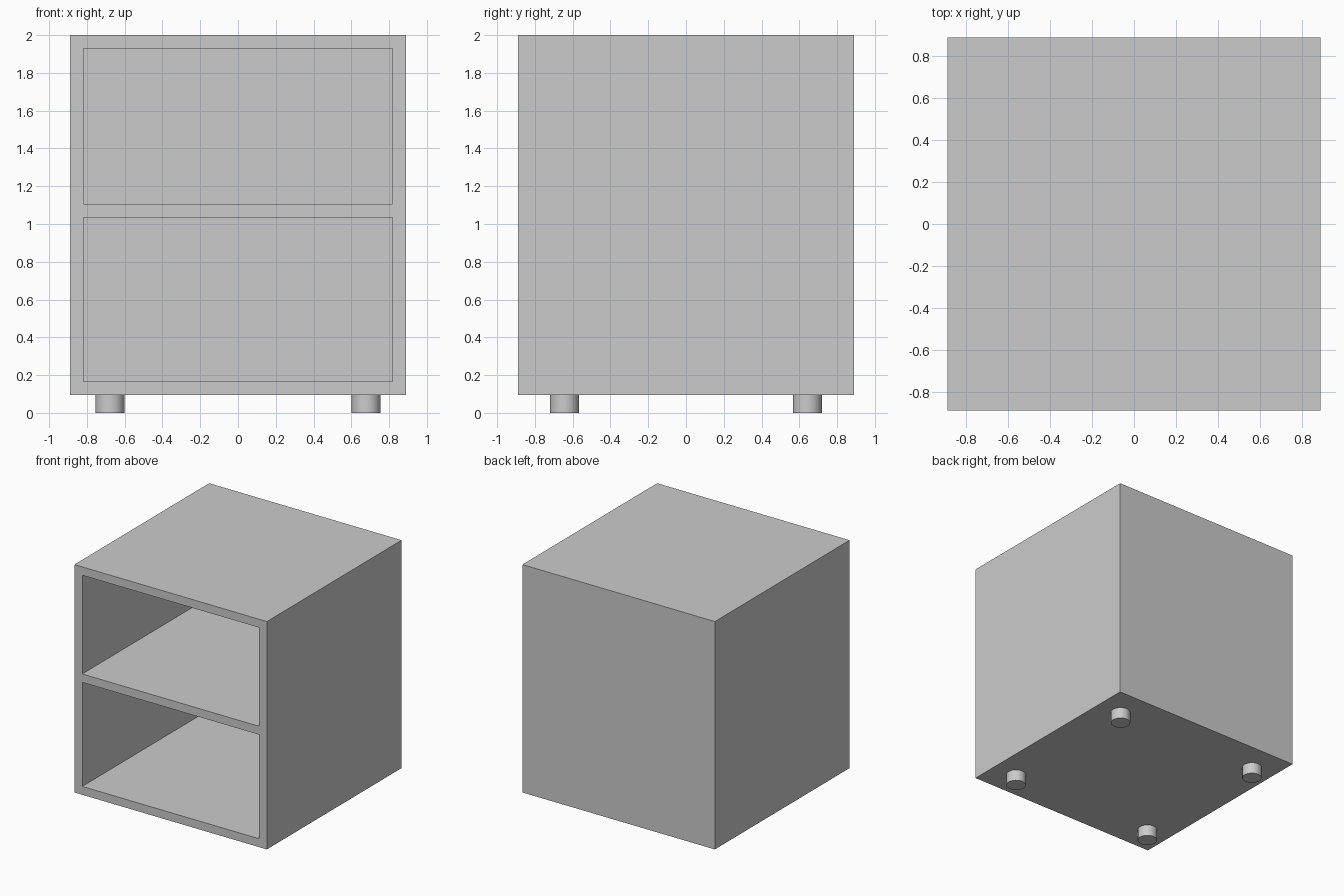
import bpy
import bmesh

if "Cube" in bpy.data.objects:
    bpy.data.objects.remove(bpy.data.objects["Cube"], do_unlink=True)

HALF = 0.89             # half width and half depth of the cabinet
BASE, TOP = 0.095, 2.0  # underside and top of the cabinet
INNER = 0.817           # half width of the compartments
SHELVES = [(0.165, 1.035), (1.105, 1.93)]  # floor and ceiling of each compartment
DEPTH = 1.707           # compartment depth, leaving a back panel

# One grey finish for everything
grey = bpy.data.materials.new("grey finish")
grey.use_nodes = True
colour = (0.6, 0.6, 0.6, 1.0)
grey.diffuse_color = colour
grey.node_tree.nodes["Principled BSDF"].inputs["Base Color"].default_value = colour


def add_object(name, bm):
    bmesh.ops.recalc_face_normals(bm, faces=bm.faces)
    mesh = bpy.data.meshes.new(name)
    bm.to_mesh(mesh)
    bm.free()
    mesh.materials.append(grey)
    obj = bpy.data.objects.new(name, mesh)
    bpy.context.collection.objects.link(obj)
    return obj


# Cabinet body: a closed box
bm = bmesh.new()
bmesh.ops.create_cube(bm, size=1.0)
for v in bm.verts:
    v.co = (v.co.x * 2 * HALF, v.co.y * 2 * HALF,
            BASE + (v.co.z + 0.5) * (TOP - BASE))

# Cut the outlines of the compartments
cuts = [((x, 0, 0), (1, 0, 0)) for x in (-INNER, INNER)]
cuts += [((0, 0, z), (0, 0, 1)) for pair in SHELVES for z in pair]
for point, normal in cuts:
    bmesh.ops.bisect_plane(bm, geom=bm.verts[:] + bm.edges[:] + bm.faces[:],
                           plane_co=point, plane_no=normal)

# Push the open compartments in from the front
bm.normal_update()
openings = []
for f in bm.faces:
    c = f.calc_center_median()
    if f.normal.y < -0.9 and abs(c.x) < INNER and any(a < c.z < b for a, b in SHELVES):
        openings.append(f)
bmesh.ops.inset_individual(bm, faces=openings, thickness=0.0, depth=-DEPTH)
add_object("cabinet_body", bm)

# Four short round feet
for y, row in ((-0.643, "front"), (0.643, "back")):
    for x, side in ((0.678, "left"), (-0.678, "right")):
        bm = bmesh.new()
        bmesh.ops.create_cone(bm, cap_ends=True, segments=24, radius1=0.077,
                              radius2=0.077, depth=BASE)
        bmesh.ops.translate(bm, verts=bm.verts, vec=(x, y, BASE / 2))
        foot = add_object(f"{row}_{side}_foot", bm)
        bpy.ops.object.select_all(action="DESELECT")
        foot.select_set(True)
        bpy.context.view_layer.objects.active = foot
        bpy.ops.object.shade_smooth_by_angle()
